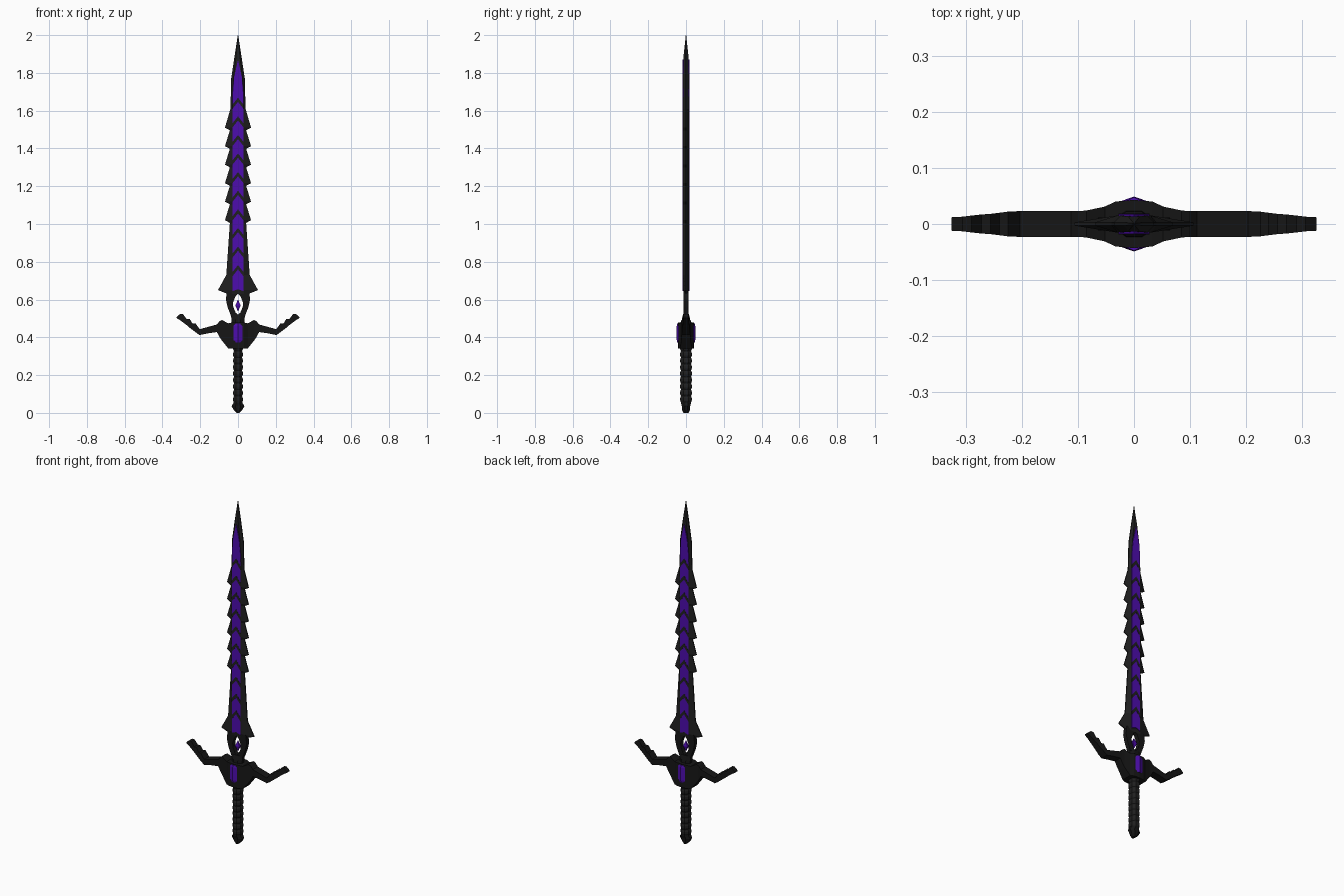
import bpy, bmesh, math

if "Cube" in bpy.data.objects:
    bpy.data.objects.remove(bpy.data.objects["Cube"])


def material(name, rgb):
    m = bpy.data.materials.new(name)
    m.diffuse_color = (*rgb, 1)
    m.use_nodes = True
    m.node_tree.nodes["Principled BSDF"].inputs["Base Color"].default_value = m.diffuse_color
    return m


BLACK = material("black_metal", (0.008, 0.008, 0.008))
STEEL = material("dark_steel", (0.014, 0.014, 0.014))
PURPLE = material("purple_glow", (0.075, 0.004, 0.42))


def finish(name, bm, mat):
    bmesh.ops.remove_doubles(bm, verts=bm.verts, dist=1e-5)
    bmesh.ops.recalc_face_normals(bm, faces=bm.faces)
    me = bpy.data.meshes.new(name)
    bm.to_mesh(me)
    bm.free()
    me.materials.append(mat)
    ob = bpy.data.objects.new(name, me)
    bpy.context.collection.objects.link(ob)
    return ob


def loft(name, rings, mat):
    """Skin a list of equal-length rings and cap both ends."""
    bm = bmesh.new()
    rows = [[bm.verts.new(p) for p in r] for r in rings]
    n = len(rows[0])
    for a, b in zip(rows, rows[1:]):
        for i in range(n):
            j = (i + 1) % n
            bm.faces.new((a[i], a[j], b[j], b[i]))
    bm.faces.new(rows[0])
    bm.faces.new(rows[-1])
    return finish(name, bm, mat)


def prism(name, polys, y0, y1, mat):
    """Extrude (x, z) outlines from y0 to y1."""
    bm = bmesh.new()
    for poly in polys:
        a = [bm.verts.new((x, y0, z)) for x, z in poly]
        b = [bm.verts.new((x, y1, z)) for x, z in poly]
        bm.faces.new(a)
        bm.faces.new(b)
        for i in range(len(poly)):
            j = (i + 1) % len(poly)
            bm.faces.new((a[i], a[j], b[j], b[i]))
    return finish(name, bm, mat)


def oval(rx, ry, z, n=8):
    return [(rx * math.cos((k + .5) * math.tau / n) / math.cos(math.pi / n),
             ry * math.sin((k + .5) * math.tau / n) / math.cos(math.pi / n), z)
            for k in range(n)]


# Blade: (edge half width, z, flat half width, half thickness)
st = [(0.001, 2.0, 0.0005, 0.001), (0.018, 1.89, 0.010, 0.013),
      (0.036, 1.77, 0.024, 0.015), (0.040, 1.61, 0.030, 0.015)]
for k in range(6):
    z = 1.51 - 0.098 * k
    st += [(0.069, z, 0.030, 0.015), (0.043, z - 0.014, 0.030, 0.015)]
st += [(0.062, 0.73, 0.032, 0.015), (0.106, 0.65, 0.032, 0.015),
       (0.055, 0.63, 0.032, 0.012)]
e = 0.003
loft("blade", [[(-w, -min(e, t), z), (-c, -t, z), (c, -t, z), (w, -min(e, t), z),
                (w, min(e, t), z), (c, t, z), (-c, t, z), (-w, min(e, t), z)]
               for w, z, c, t in st], STEEL)

# Glowing inlay and the chevrons across it, on both faces
W = 0.028
inlay = [(-W, 0.645), (0, 0.655), (W, 0.645), (W, 1.70), (0.02, 1.78),
         (0, 1.87), (-0.02, 1.78), (-W, 1.70)]
chevrons = []
for k in range(10):
    z = 0.725 + 0.0985 * k
    chevrons.append([(-W, z), (0, z + 0.035), (W, z), (W, z + 0.022),
                     (0, z + 0.057), (-W, z + 0.022)])
for side, s in (("front", -1), ("back", 1)):
    prism("inlay_" + side, [inlay], s * 0.012, s * 0.0175, PURPLE)
    prism("chevrons_" + side, chevrons, s * 0.012, s * 0.0185, STEEL)

# Open loop under the blade: outer and inner outline of the right half
outer = [(0, 0.66), (0.058, 0.65), (0.064, 0.60), (0.055, 0.56), (0.036, 0.51), (0, 0.50)]
inner = [(0, 0.63), (0.012, 0.62), (0.026, 0.585), (0.025, 0.56), (0.012, 0.53), (0, 0.52)]
quads = []
for i in range(5):
    q = [outer[i], outer[i + 1], inner[i + 1], inner[i]]
    quads += [q, [(-x, z) for x, z in q]]
prism("blade_loop", quads, -0.012, 0.012, BLACK)

# Floating diamond in the loop
loft("diamond", [oval(r, r * 0.6, z, 4) for r, z in
                 ((0.0005, 0.538), (0.014, 0.568), (0.0005, 0.60))], PURPLE)

# Collar between loop and guard
loft("collar", [oval(rx, ry, z) for rx, ry, z in
                ((0.032, 0.025, 0.46), (0.034, 0.022, 0.495), (0.038, 0.016, 0.52))], BLACK)

# Guard with hooked arms: (x, top z, bottom z, half thickness)
half = [(0.0, 0.478, 0.342, 0.043), (0.033, 0.478, 0.342, 0.040),
        (0.052, 0.474, 0.342, 0.031), (0.085, 0.492, 0.383, 0.024),
        (0.098, 0.485, 0.402, 0.023), (0.112, 0.468, 0.428, 0.023),
        (0.155, 0.456, 0.422, 0.023), (0.203, 0.443, 0.412, 0.023),
        (0.225, 0.474, 0.427, 0.022), (0.240, 0.472, 0.439, 0.020),
        (0.256, 0.497, 0.451, 0.018), (0.272, 0.496, 0.465, 0.017),
        (0.290, 0.522, 0.478, 0.015), (0.306, 0.524, 0.490, 0.013),
        (0.325, 0.508, 0.502, 0.012)]
full = [(-x, a, b, t) for x, a, b, t in half[:0:-1]] + half
loft("guard", [[(x, -t, b), (x, t, b), (x, t, a), (x, -t, a)]
               for x, a, b, t in full], BLACK)

# Ridged gem through the guard
gem = [(-0.033, -0.038), (0, -0.049), (0.033, -0.038),
       (0.033, 0.038), (0, 0.049), (-0.033, 0.038)]
loft("guard_gem", [[(x * f, y * g, z) for x, y in gem] for z, f, g in
                   ((0.373, 0.7, 0.97), (0.385, 0.95, 1), (0.46, 0.95, 1),
                    (0.473, 0.7, 0.97))], PURPLE)

# Ribbed grip
rings = []
for k in range(9):
    z = 0.055 + 0.034 * k
    rings += [oval(0.021, 0.027, z), oval(0.026, 0.031, z + 0.011),
              oval(0.026, 0.031, z + 0.023)]
loft("grip", rings, STEEL)

# Pommel
loft("pommel", [oval(rx, ry, z, 8) for rx, ry, z in
                ((0.008, 0.014, 0.0), (0.022, 0.02, 0.014), (0.034, 0.022, 0.036),
                 (0.024, 0.027, 0.052), (0.018, 0.025, 0.072))], BLACK)
